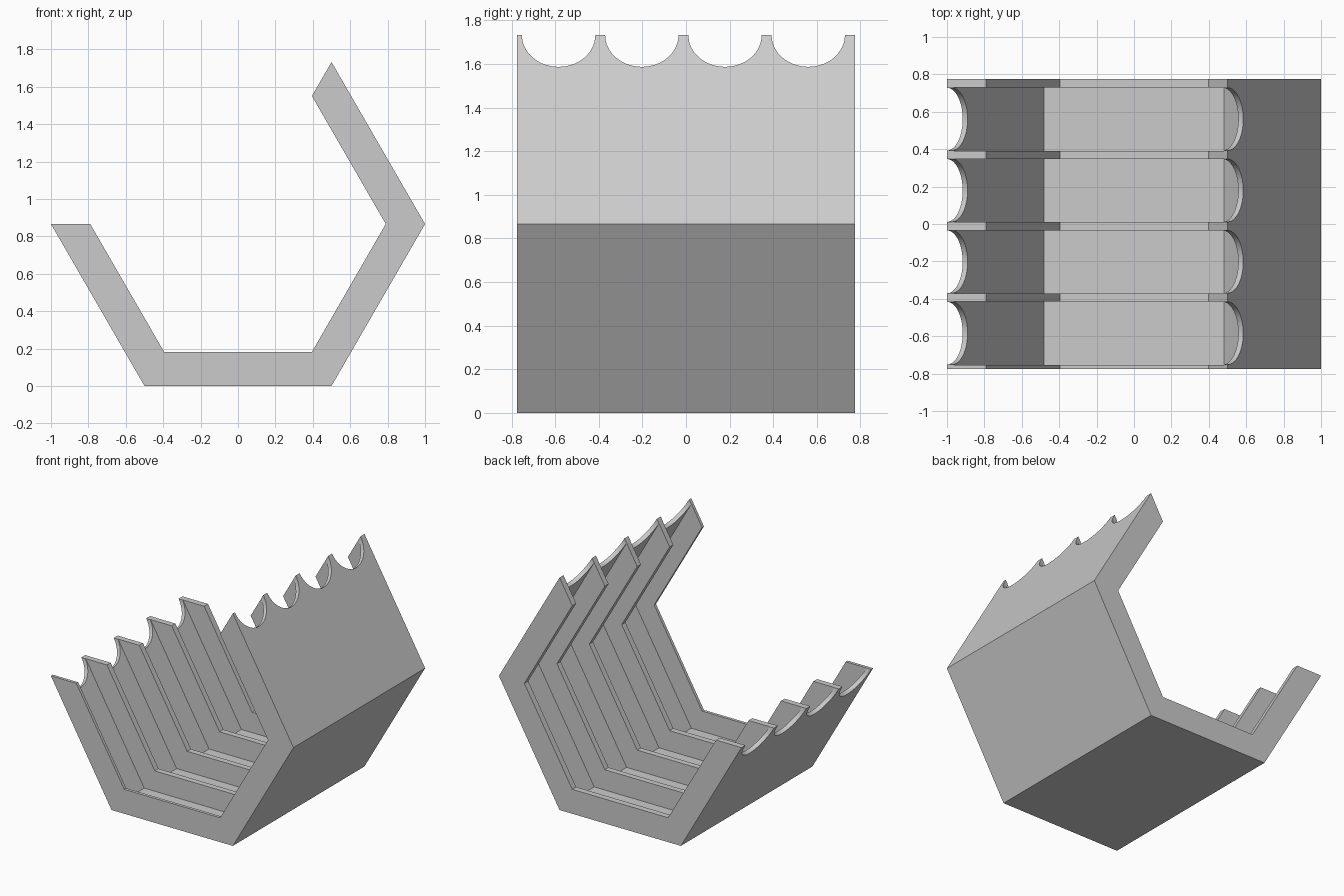
import bpy, bmesh, math
from mathutils import Matrix, Vector

cube = bpy.data.objects.get("Cube")
if cube:
    bpy.data.objects.remove(cube, do_unlink=True)

LENGTH = 1.55            # along y
R_OUT, R_RIB, R_SLOT = 1.0, 0.79, 0.965
CENTRE_Z = R_OUT * math.sin(math.radians(60))
BAYS = [-0.584 + 0.3815 * i for i in range(4)]
SLOT_W, NOTCH_R = 0.338, 0.168

grey = bpy.data.materials.new("light_grey")
grey.use_nodes = True
colour = (0.6, 0.6, 0.6, 1)
grey.diffuse_color = colour
grey.node_tree.nodes["Principled BSDF"].inputs["Base Color"].default_value = colour


def hex_points(radius, first, last):
    """Corners of a hexagon in the xz plane, counted in 60 degree steps."""
    return [(radius * math.cos(math.radians(60 * k)),
             CENTRE_Z + radius * math.sin(math.radians(60 * k)))
            for k in range(first, last + 1)]


def extrude_y(bm, points, y0, y1):
    face = bm.faces.new([bm.verts.new((x, y0, z)) for x, z in points])
    new = bmesh.ops.extrude_face_region(bm, geom=[face])["geom"]
    bmesh.ops.translate(bm, verts=[v for v in new if isinstance(v, bmesh.types.BMVert)],
                        vec=(0, y1 - y0, 0))


def make_object(name, bm):
    bmesh.ops.recalc_face_normals(bm, faces=bm.faces[:])
    mesh = bpy.data.meshes.new(name)
    bm.to_mesh(mesh)
    bm.free()
    mesh.materials.append(grey)
    obj = bpy.data.objects.new(name, mesh)
    bpy.context.scene.collection.objects.link(obj)
    return obj


# Open hexagonal cradle: from the left rim round to the upper right rim
bm = bmesh.new()
profile = hex_points(R_OUT, -3, 1) + hex_points(R_RIB, -3, 1)[::-1]
extrude_y(bm, profile, -LENGTH / 2, LENGTH / 2)
cradle = make_object("ribbed_cradle", bm)

# Bays hollowed out between the ribs
bm = bmesh.new()
for y in BAYS:
    extrude_y(bm, hex_points(R_SLOT, 0, 5), y - SLOT_W / 2, y + SLOT_W / 2)
bays = make_object("bay_cutter", bm)

# Round finger notches at both rims, square to the wall
bm = bmesh.new()
for rim_angle, wall_angle in ((180, 210), (60, 30)):
    rim = math.radians(rim_angle)
    wall = math.radians(wall_angle)
    normal = Vector((math.cos(wall), 0, math.sin(wall)))
    turn = normal.to_track_quat('Z', 'Y').to_matrix().to_4x4()
    for y in BAYS:
        place = Matrix.Translation((math.cos(rim), y, CENTRE_Z + math.sin(rim)))
        bmesh.ops.create_cone(bm, cap_ends=True, segments=64, radius1=NOTCH_R,
                              radius2=NOTCH_R, depth=0.24, matrix=place @ turn)
notches = make_object("notch_cutter", bm)

for cutter in (bays, notches):
    cutter.hide_render = True
    mod = cradle.modifiers.new(cutter.name, 'BOOLEAN')
    mod.operation = 'DIFFERENCE'
    mod.solver = 'EXACT'
    mod.object = cutter

# Bake the cuts and drop the cutters
bpy.context.view_layer.update()
graph = bpy.context.evaluated_depsgraph_get()
baked = bpy.data.meshes.new_from_object(cradle.evaluated_get(graph))
cradle.modifiers.clear()
cradle.data = baked
for cutter in (bays, notches):
    bpy.data.objects.remove(cutter, do_unlink=True)

# Smooth only the curved notch walls
bpy.ops.object.select_all(action='DESELECT')
cradle.select_set(True)
bpy.context.view_layer.objects.active = cradle
bpy.ops.object.shade_smooth_by_angle(angle=math.radians(25))
